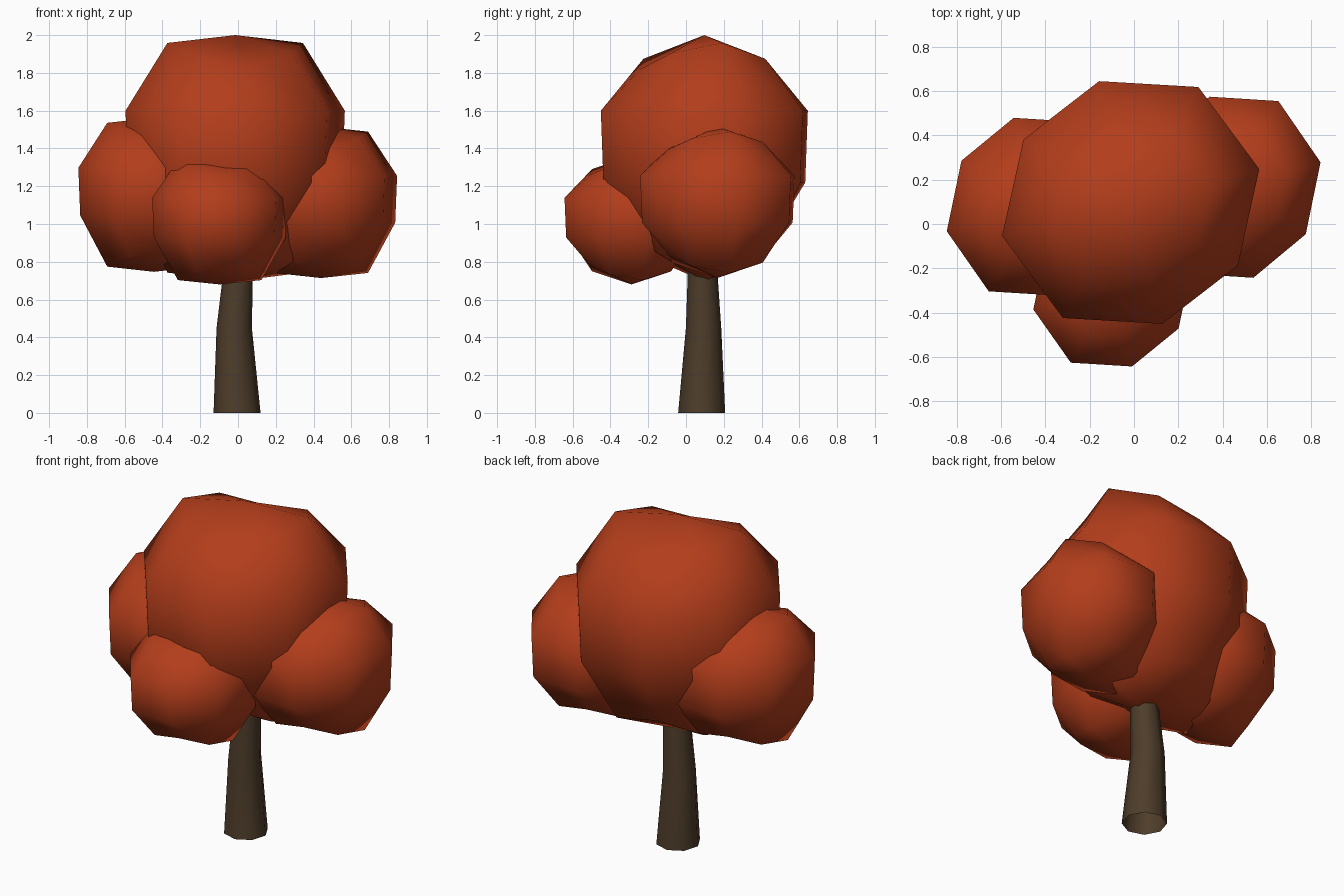
import bpy, bmesh, math

if "Cube" in bpy.data.objects:
    bpy.data.objects.remove(bpy.data.objects["Cube"])


def material(name, rgb):
    m = bpy.data.materials.new(name)
    m.diffuse_color = (*rgb, 1)
    m.use_nodes = True
    m.node_tree.nodes["Principled BSDF"].inputs["Base Color"].default_value = m.diffuse_color
    return m


RUST = material("rust_leaves", (0.45, 0.047, 0.011))
BARK = material("dark_bark", (0.075, 0.046, 0.023))


def finish(name, bm, mat):
    bmesh.ops.recalc_face_normals(bm, faces=bm.faces)
    me = bpy.data.meshes.new(name)
    bm.to_mesh(me)
    bm.free()
    me.materials.append(mat)
    me.polygons.foreach_set("use_smooth", [True] * len(me.polygons))
    ob = bpy.data.objects.new(name, me)
    bpy.context.collection.objects.link(ob)
    return ob


def leaf_clump(name, centre, rx, ry, half_height, drop=1.0):
    """Coarse eight-sided ball, slightly stretched on a diagonal, shoulders lifted to the sides."""
    bm = bmesh.new()
    bmesh.ops.create_uvsphere(bm, u_segments=8, v_segments=5, radius=1)
    turn = math.radians(14.6)
    widest = math.sin(math.radians(72))
    for v in bm.verts:
        r = math.hypot(v.co.x, v.co.y)
        a = math.atan2(v.co.y, v.co.x) + turn
        z = v.co.z
        if abs(z) < 0.6:                      # two middle rings
            if z < 0:
                r *= 0.975
            z += 0.04
        elif r > 0.1:                         # shoulder rings
            lift = 0.82 + 0.115 * math.cos(2 * (a - math.radians(8.6)))
            z = math.copysign(lift, z)
        if z < -0.6:
            z *= drop
        r *= (1 + 0.047 * math.cos(2 * (a - math.radians(40.6)))) / widest
        v.co = (centre[0] + r * rx * math.cos(a),
                centre[1] + r * ry * math.sin(a),
                centre[2] + z * half_height)
    finish(name, bm, RUST)


# Leaf clumps
leaf_clump("top_leaves", (-0.015, 0.097, 1.385), 0.583, 0.583, 0.615, 1.12)
leaf_clump("left_leaves", (-0.445, 0.078, 1.155), 0.402, 0.427, 0.408)
leaf_clump("right_leaves", (0.44, 0.166, 1.115), 0.404, 0.435, 0.401)
leaf_clump("front_leaves", (-0.097, -0.288, 1.02), 0.359, 0.378, 0.34)

# Trunk: tapered, slightly bent tube
bm = bmesh.new()
rings = []
for x, y, z, r in [(-0.005, 0.083, 0.0, 0.125), (-0.02, 0.093, 0.45, 0.094),
                   (0.0, 0.088, 0.74, 0.079), (0.01, 0.088, 1.0, 0.07)]:
    rings.append([bm.verts.new((x + r * math.cos(k * math.pi / 4 + 0.1),
                                y + r * math.sin(k * math.pi / 4 + 0.1), z))
                  for k in range(8)])
for low, high in zip(rings, rings[1:]):
    for k in range(8):
        n = (k + 1) % 8
        bm.faces.new((low[k], low[n], high[n], high[k]))
finish("trunk", bm, BARK)
